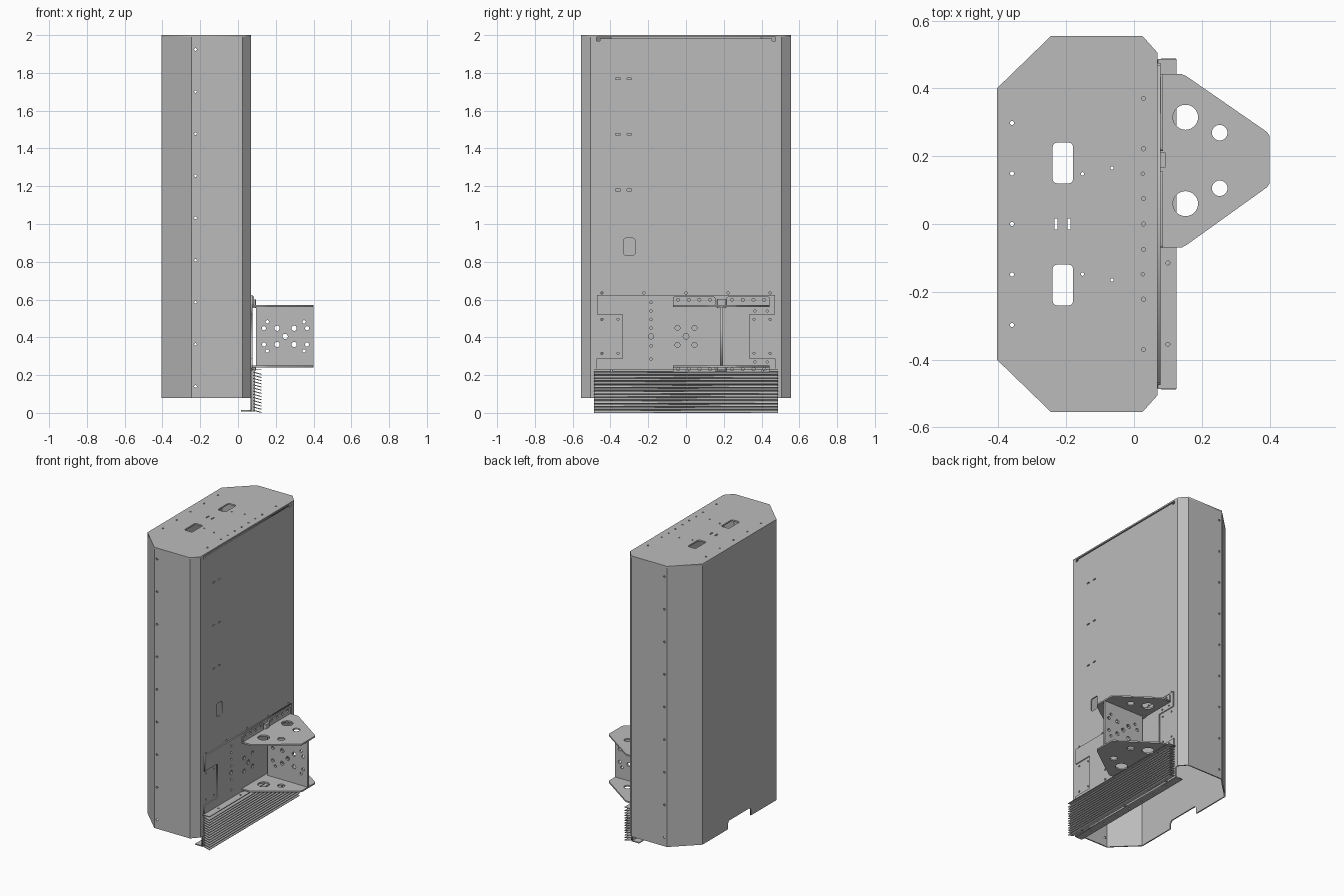
import bpy
from math import cos, sin, pi
from mathutils import Vector, Matrix

if "Cube" in bpy.data.objects:
    bpy.data.objects.remove(bpy.data.objects["Cube"])

grey = bpy.data.materials.new("sheet metal grey")
grey.use_nodes = True
grey.diffuse_color = (0.5, 0.5, 0.5, 1)
grey.node_tree.nodes["Principled BSDF"].inputs["Base Color"].default_value = (0.5, 0.5, 0.5, 1)

X, Y, Z = Vector((1, 0, 0)), Vector((0, 1, 0)), Vector((0, 0, 1))


def circle(x, y, r, n=14):
    return [(x + r * cos(2 * pi * i / n), y + r * sin(2 * pi * i / n)) for i in range(n)]


def rect(x0, x1, y0, y1, r=0.0):
    """Rectangle, with rounded corners when r is given."""
    if not r:
        return [(x0, y0), (x1, y0), (x1, y1), (x0, y1)]
    centres = [(x1 - r, y1 - r), (x0 + r, y1 - r), (x0 + r, y0 + r), (x1 - r, y0 + r)]
    return [(cx + r * cos(pi / 2 * (q + k / 4)), cy + r * sin(pi / 2 * (q + k / 4)))
            for q, (cx, cy) in enumerate(centres) for k in range(5)]


def plate(name, outline, holes, origin, u, v, depth):
    """Flat sheet in the u, v plane, thickened away from its outer face."""
    curve = bpy.data.curves.new(name, "CURVE")
    curve.dimensions = "2D"
    curve.fill_mode = "BOTH"
    curve.extrude = depth / 2
    for loop in [outline] + holes:
        spline = curve.splines.new("POLY")
        spline.points.add(len(loop) - 1)
        for p, (a, b) in zip(spline.points, loop):
            p.co = (a, b, 0, 1)
        spline.use_cyclic_u = True
    temp = bpy.data.objects.new(name, curve)
    bpy.context.collection.objects.link(temp)
    mesh = bpy.data.meshes.new_from_object(temp.evaluated_get(bpy.context.evaluated_depsgraph_get()))
    bpy.data.objects.remove(temp)
    n = u.cross(v)
    frame = Matrix((u, v, n)).transposed().to_4x4()
    frame.translation = Vector(origin) - n * depth / 2
    mesh.transform(frame)
    mesh.materials.clear()
    mesh.materials.append(grey)
    ob = bpy.data.objects.new(name, mesh)
    bpy.context.collection.objects.link(ob)
    return ob


# Cabinet walls, counterclockwise around the plan, open underneath
corners = [(-.405, -.4), (-.245, -.555), (.025, -.555), (.07, -.505),
           (.07, .505), (.025, .555), (-.245, .555), (-.405, .4)]
names = ["rear_right_chamfer", "right_wall", "front_right_chamfer", "mounting_wall",
         "front_left_chamfer", "left_wall", "rear_left_chamfer", "rear_wall"]
base, lid_z, sheet = 0.08, 1.99, 0.008
for i, name in enumerate(names):
    a, b = Vector(corners[i] + (0,)), Vector(corners[(i + 1) % 8] + (0,))
    h = (b - a).length / 2
    outline, holes = rect(-h, h, base, lid_z), []
    if name in ("right_wall", "left_wall"):
        s = -0.115 if name == "right_wall" else 0.115
        holes = [circle(s, 0.14 + 0.223 * k, 0.007) for k in range(9)]
    elif name == "mounting_wall":
        # Gap under the lid, with a small drain cut at each end
        outline = [(-h, base), (h, base), (h, lid_z), (.475, lid_z), (.475, 1.97), (.455, 1.97),
                   (.455, 1.982), (-.455, 1.982), (-.455, 1.97), (-.475, 1.97), (-.475, lid_z), (-h, lid_z)]
        holes = [rect(y - .012, y + .012, z - .004, z + .004) for y in (-.36, -.3) for z in (1.18, 1.475, 1.77)]
        holes += [rect(-.33, -.27, .835, .925, .012)]
        holes += [circle(.2225 * k, .635, .006) for k in range(-2, 3)]
        holes += [circle(s * y, z, .006) for s in (-1, 1) for y in (.36, .445) for z in (.315, .495)]
    elif name == "rear_wall":
        outline = [(-h, base), (-.125, base), (-.125, .12), (-.11, .135), (.11, .135),
                   (.125, .12), (.125, base), (h, base), (h, lid_z), (-h, lid_z)]
    plate(name, outline, holes, (a + b) / 2, (b - a).normalized(), Z, sheet)

# Lid with cable slots and screw holes
holes = [circle(-.36, .149 * k, .006) for k in range(-2, 3)]
holes += [circle(.028, y, .006) for y in (-.37, -.222, -.075, 0, .075, .222, .37)]
for s in (-1, 1):
    holes += [rect(-.24, -.18, s * .18 - .06, s * .18 + .06, .012)]
    holes += [circle(x, s * y, .005) for x, y in ((.026, .148), (-.065, .165), (-.152, .148))]
holes += [rect(x - .004, x + .004, -.016, .016) for x in (-.23, -.192)]
plate("lid", corners, holes, (0, 0, 2), X, Y, 0.01)

# I-shaped mounting plate
half = [(.475, .225), (.475, .288), (.335, .288), (.335, .52), (.47, .52), (.47, .625)]
outline = half + [(-y, z) for y, z in reversed(half)]
holes = [circle(-.185, z, .007) for z in (.285, .355, .45, .495, .54, .585)] + [circle(-.185, .405, .014)]
holes += [circle(0, .405, .015)]
holes += [circle(sy * .045, .405 + sz * .045, .013) for sy in (-1, 1) for sz in (-1, 1)]
holes += [circle(y, z, .006) for y in (.365, .43) for z in (.27, .54)]
plate("mounting_plate", outline, holes, (.078, 0, 0), Y, Z, sheet)

# Triangular arm: two shelves, each bent into bolted flanges
shelf = [(.078, -.07), (.14, -.07), (.155, -.062), (.392, .108), (.4, .12),
         (.4, .26), (.392, .272), (.155, .436), (.14, .443), (.078, .443)]
shelf_holes = [circle(x, .1875 + s * d, r, 28) for s in (-1, 1) for x, d, r in ((.152, .1275, .037), (.253, .082, .023))]
for level, top in (("upper", .57), ("lower", .25)):
    plate(level + "_shelf", shelf, shelf_holes, (0, 0, top), X, Y, .01)
    z0, z1 = (.567, .615) if level == "upper" else (.205, .243)
    for side, y0, y1 in (("right", -.07, .155), ("left", .215, .443)):
        holes = [circle(y0 + (y1 - y0) * (k + .5) / 4, (z0 + z1) / 2 + .008, .008) for k in range(4)]
        plate(f"{level}_{side}_flange", rect(y0, y1, z0, z1, .008), holes, (.086, 0, 0), Y, Z, sheet)

# Arm web with its bolt pattern, plus the tab that joins it to the plate
mid = .405
holes = [circle(.25, mid, .014)]
for s in (-1, 1):
    holes += [circle(x, mid + s * d, r) for x, d, r in
              ((.155, .077, .009), (.137, .043, .011), (.207, .043, .014),
               (.297, .043, .014), (.35, .077, .009), (.366, .043, .011))]
plate("arm_web", rect(.095, .4, .245, .565), holes, (0, .181, 0), X, Z, .014)
for z0, z1 in ((.555, .6), (.225, .25)):
    plate("web_tab", rect(.07, .094, .165, .213, .006), [], (0, 0, z1), X, Y, z1 - z0)

# Louvred grille: backing sheet, foot lip, top cover and slanted slats
plate("grille_back", rect(-.485, .485, .008, .235), [], (.071, 0, 0), Y, Z, .006)
lip_holes = [circle(.04, .12 * k, .006) for k in range(-3, 4)]
plate("grille_foot", rect(.015, .071, -.485, .485), lip_holes, (0, 0, .015), X, Y, .007)
plate("grille_cover", rect(.071, .125, -.487, .487),
      [circle(.1, y, .006) for y in (-.355, -.115, .115, .355)], (0, 0, .23), X, Y, .004)
slat = [(.08, .012), (.124, 0), (.124, .005), (.08, .017)]
for k in range(13):
    z = k * .0168
    plate("grille_slat", [(x, b + z) for x, b in slat], [], (0, -.488, 0), X, Z, .976)
for y in (-.4, 0, .4):
    plate("slat_support", rect(.07, .09, .008, .226), [], (0, y, 0), X, Z, .01)
